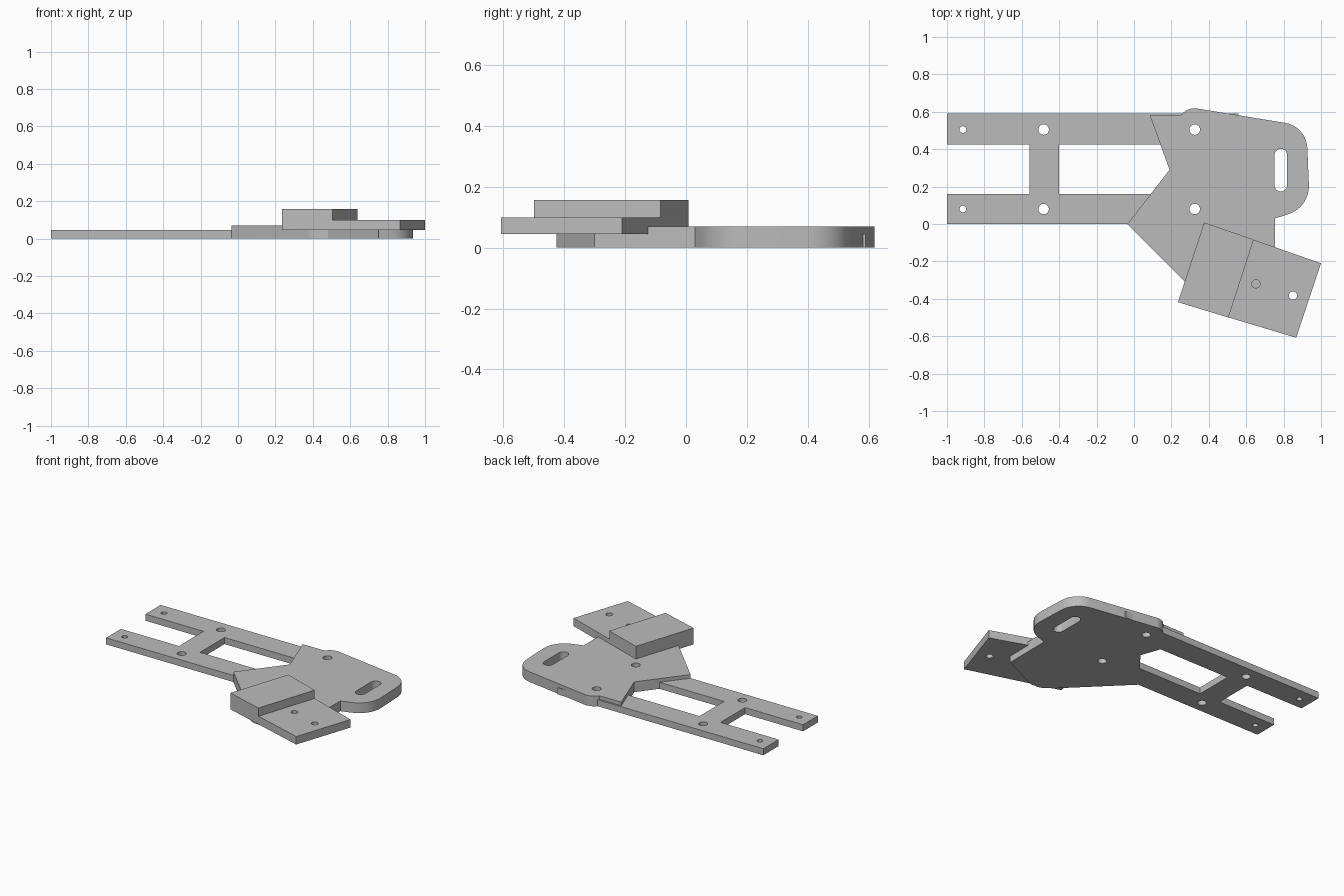
import bpy, bmesh, math
from mathutils import Vector

cube = bpy.data.objects.get("Cube")
if cube:
    bpy.data.objects.remove(cube, do_unlink=True)

grey = bpy.data.materials.new("plain grey")
grey.use_nodes = True
grey.diffuse_color = (0.5, 0.5, 0.5, 1)
grey.node_tree.nodes["Principled BSDF"].inputs["Base Color"].default_value = (0.5, 0.5, 0.5, 1)


def rounded(corners, steps=10):
    """Outline from (x, y, tangent length) corners; a length above 0 rounds the corner."""
    out = []
    for i, (x, y, t) in enumerate(corners):
        p = Vector((x, y))
        if not t:
            out.append(p)
            continue
        a = (Vector(corners[i - 1][:2]) - p).normalized()
        b = (Vector(corners[(i + 1) % len(corners)][:2]) - p).normalized()
        half = a.angle(b) / 2
        centre = p + (a + b).normalized() * t / math.cos(half)
        start, end = p + a * t - centre, p + b * t - centre
        sweep = start.angle(end)
        for k in range(steps + 1):
            s = k / steps
            out.append(centre + (start * math.sin((1 - s) * sweep)
                                 + end * math.sin(s * sweep)) / math.sin(sweep))
    return out


def sharp(*points):
    return [Vector(p) for p in points]


def hole(x, y, r, stretch=0, n=32):
    """Round hole, or a slot when stretched along y."""
    pts = []
    for k in range(n):
        a = 2 * math.pi * (k + 0.5) / n
        pts.append(Vector((x + r * math.cos(a),
                           y + r * math.sin(a) + math.copysign(stretch, math.sin(a)))))
    return pts


def slab(name, outline, holes, z0, z1):
    """Extrude an outline with holes between two heights."""
    curve = bpy.data.curves.new(name, 'CURVE')
    curve.dimensions = '2D'
    curve.fill_mode = 'BOTH'
    curve.extrude = (z1 - z0) / 2
    for loop in [outline] + holes:
        spline = curve.splines.new('POLY')
        spline.points.add(len(loop) - 1)
        for point, co in zip(spline.points, loop):
            point.co = (co.x, co.y, 0, 1)
        spline.use_cyclic_u = True
    temp = bpy.data.objects.new(name + "_outline", curve)
    bpy.context.collection.objects.link(temp)
    bpy.context.view_layer.update()
    graph = bpy.context.evaluated_depsgraph_get()
    mesh = bpy.data.meshes.new_from_object(temp.evaluated_get(graph))
    bpy.data.objects.remove(temp, do_unlink=True)

    bm = bmesh.new()
    bm.from_mesh(mesh)
    bmesh.ops.remove_doubles(bm, verts=bm.verts, dist=0.0001)
    bmesh.ops.recalc_face_normals(bm, faces=bm.faces)
    bmesh.ops.translate(bm, verts=bm.verts, vec=(0, 0, (z0 + z1) / 2))
    bm.to_mesh(mesh)
    bm.free()
    mesh.name = name
    mesh.materials.clear()
    mesh.materials.append(grey)
    obj = bpy.data.objects.new(name, mesh)
    bpy.context.collection.objects.link(obj)
    bpy.ops.object.select_all(action='DESELECT')
    obj.select_set(True)
    bpy.context.view_layer.objects.active = obj
    bpy.ops.object.shade_smooth_by_angle(angle=math.radians(25))
    return obj


# Two-rail frame with a cross bar
rails_y = (0.08, 0.505)
frame = sharp((-1, 0), (0.56, 0), (0.56, 0.16), (-0.4, 0.16), (-0.4, 0.425), (0.56, 0.425),
              (0.56, 0.59), (-1, 0.59), (-1, 0.425), (-0.56, 0.425), (-0.56, 0.16), (-1, 0.16))
bolt_holes = [hole(0.325, y, 0.028) for y in rails_y]
frame_holes = [hole(x, y, r) for y in rails_y for x, r in ((-0.915, 0.018), (-0.483, 0.028))]
slab("rail_frame", frame, frame_holes + bolt_holes, 0, 0.045)

# Wide plate with rounded end and adjustment slot
plate = rounded([(-0.035, 0, 0), (0.19, 0.29, 0), (0.085, 0.58, 0), (0.25, 0.58, 0),
                 (0.285, 0.626, 0.052), (0.922, 0.522, 0.115), (0.94, 0.09, 0.12),
                 (0.755, 0.03, 0), (0.752, -0.3, 0), (0.48, -0.425, 0),
                 (0.4, -0.42, 0.03), (0.33, -0.365, 0)])
slab("slotted_plate", plate, bolt_holes + [hole(0.785, 0.288, 0.034, 0.08)], 0, 0.07)

# Angled stepped block
base = sharp((0.375, 0.008), (0.235, -0.418), (0.867, -0.608), (1, -0.21))
slab("lower_block", base, [hole(0.652, -0.32, 0.022), hole(0.85, -0.383, 0.022)], 0.045, 0.1)
step = sharp((0.375, 0.008), (0.235, -0.418), (0.505, -0.5), (0.64, -0.083))
slab("upper_block", step, [], 0.1, 0.157)
